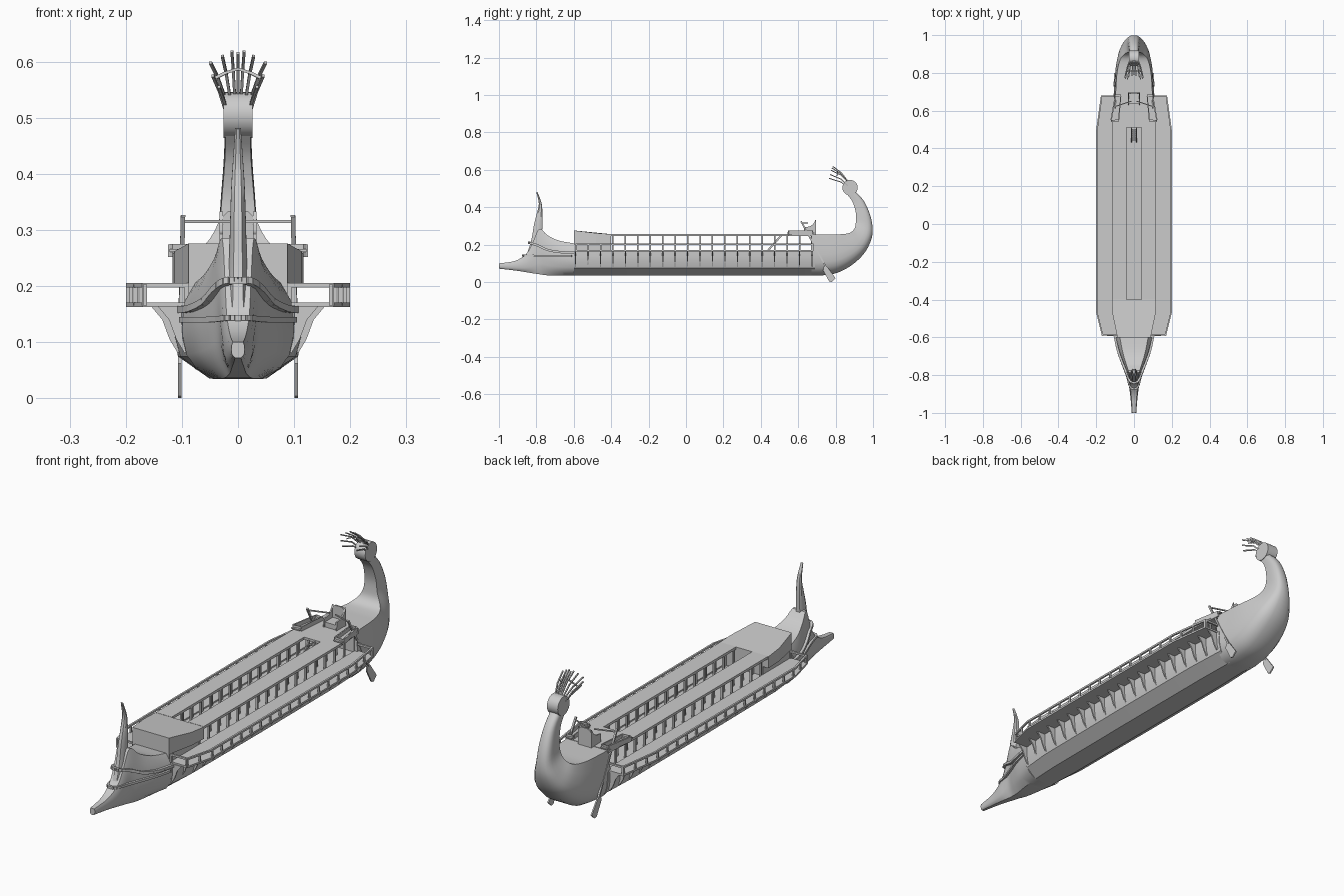
import bpy, bmesh, math
from mathutils import Vector

if "Cube" in bpy.data.objects:
    bpy.data.objects.remove(bpy.data.objects["Cube"])


def finish(name, bm, mirror=False, smooth=None):
    bmesh.ops.recalc_face_normals(bm, faces=bm.faces)
    me = bpy.data.meshes.new(name)
    bm.to_mesh(me)
    bm.free()
    ob = bpy.data.objects.new(name, me)
    bpy.context.collection.objects.link(ob)
    if mirror:
        ob.modifiers.new("mirror", 'MIRROR')
    if smooth:
        bpy.ops.object.select_all(action='DESELECT')
        ob.select_set(True)
        bpy.context.view_layer.objects.active = ob
        bpy.ops.object.shade_smooth_by_angle(angle=math.radians(smooth))
    return ob


def skin(bm, rings):
    vs = [[bm.verts.new(p) for p in r] for r in rings]
    n = len(vs[0])
    for a, b in zip(vs, vs[1:]):
        for i in range(n):
            bm.faces.new((a[i], a[(i + 1) % n], b[(i + 1) % n], b[i]))
    bm.faces.new(vs[0])
    bm.faces.new(vs[-1])


def box(bm, x0, x1, y0, y1, z0, z1):
    skin(bm, [[(x0, y0, z), (x1, y0, z), (x1, y1, z), (x0, y1, z)] for z in (z0, z1)])


def bar(bm, a, b, w, h=None):
    """Square bar from a to b: w across x, h across the other direction."""
    a, b, h = Vector(a), Vector(b), h or w
    d = (b - a).normalized()
    s = Vector((0, 0, 1)) if abs(d.x) > .9 else Vector((1, 0, 0))
    s = (s - d * s.dot(d)).normalized() * w / 2
    t = d.cross(s).normalized() * h / 2
    skin(bm, [[p + s + t, p + s - t, p - s - t, p - s + t] for p in (a, b)])


def path(bm, pts, w, h=None):
    for a, b in zip(pts, pts[1:]):
        bar(bm, a, b, w, h)


def plate(bm, pts, z0, z1):
    skin(bm, [[(x, y, z) for x, y in pts] for z in (z0, z1)])


def smooth_rows(rows, n):
    """Catmull-Rom interpolation of stations."""
    out = []
    R = [rows[0]] + rows + [rows[-1]]
    for i in range(1, len(R) - 2):
        for k in range(n):
            t = k / n
            out.append([.5 * (2 * b + (c - a) * t + (2 * a - 5 * b + 4 * c - d) * t * t
                              + (3 * b - a - 3 * c + d) * t ** 3)
                        for a, b, c, d in zip(*R[i - 1:i + 3])])
    return out + [list(rows[-1])]


def loft(name, rows, prof, n=4, angle=35):
    """rows: outer y,z, inner y,z, half width; prof: (width, height) fractions."""
    bm = bmesh.new()
    rings = []
    for oy, oz, iy, iz, w in smooth_rows(rows, n):
        right = [(u * w, oy + (iy - oy) * v, oz + (iz - oz) * v) for u, v in prof]
        rings.append(right + [(-x, y, z) for x, y, z in reversed(right)])
    skin(bm, rings)
    return finish(name, bm, smooth=angle)


# Hull in three lofts: middle, bow with ram, stern sweeping up into a neck
loft("hull_middle", [(-.6, .035, -.6, .165, .1), (-.47, .035, -.47, .165, .114), (0, .035, 0, .165, .118),
                     (.5, .035, .5, .165, .117), (.69, .035, .69, .165, .108)],
     [(.43, 0), (.9, .3), (.98, .55), (1, .8), (1, 1)], 1)
loft("bow_and_ram", [(-.6, .035, -.6, .207, .1), (-.68, .035, -.68, .222, .079), (-.74, .036, -.74, .25, .056),
                     (-.785, .042, -.785, .285, .038), (-.82, .047, -.82, .21, .031), (-.855, .053, -.855, .15, .027),
                     (-.915, .062, -.915, .113, .019), (-1, .072, -1, .1, .012)],
     [(.43, 0), (.75, .11), (.92, .25), (1, .5), (.95, .8), (.75, 1)])
loft("stern", [(.67, .035, .67, .255, .107), (.73, .036, .72, .255, .104), (.81, .05, .78, .255, .1),
               (.885, .09, .83, .256, .092), (.95, .15, .875, .263, .077), (.988, .22, .9, .285, .054),
               (.998, .285, .908, .32, .036), (.984, .36, .908, .37, .03), (.95, .435, .89, .43, .025),
               (.9, .49, .86, .47, .024)],
     [(.43, 0), (.72, .08), (.9, .19), (.97, .32), (1, .5), (.97, .75), (.92, 1)])
loft("stem_post", [(-.85, .15, -.78, .15, .02), (-.826, .23, -.77, .25, .016), (-.812, .31, -.768, .32, .014),
                   (-.797, .37, -.768, .38, .012), (-.787, .42, -.773, .425, .009), (-.8, .48, -.794, .482, .005)],
     [(.5, 0), (1, .3), (1, .8), (.6, 1)])

# Bands around the bow
bm = bmesh.new()
up = [(.102, -.59, .158), (.085, -.67, .16), (.06, -.74, .172), (.04, -.79, .195), (.022, -.833, .208), (0, -.84, .21)]
low = [(.1, -.61, .14), (.082, -.68, .14), (.059, -.745, .14), (.036, -.81, .141), (.02, -.865, .143), (0, -.872, .143)]
path(bm, smooth_rows(up, 3), .012)
path(bm, smooth_rows(low, 3), .01)
finish("bow_bands", bm, True)

# Raised fore block with wedge plan
bm = bmesh.new()
plate(bm, [(-.088, -.6), (.088, -.6), (.09, -.4), (-.09, -.4)], .16, .206)
rim = [(.088, -.6, .276), (.113, -.48, .262), (.117, -.4, .256)]
right = [(x, y) for x, y, z in rim]
out = rim + [(-x, y, z) for x, y, z in reversed(rim)]
skin(bm, [[(x, y, .205) for x, y, z in out], out])
finish("fore_block", bm)

# Upper deck around the long central slot
bm = bmesh.new()
box(bm, .039, .115, -.4, .51, .246, .257)
plate(bm, [(0, .51), (.115, .51), (.115, .55), (.104, .68), (0, .68)], .246, .257)
finish("upper_deck", bm, True)


def edge(y):
    """Outer edge of the outrigger at y."""
    if y < -.47:
        return .2 - .03 * (-.47 - y) / .12
    return .2 - .025 * max(0, y - .5) / .18


# Outrigger floor, rails and end frames
bm = bmesh.new()
plate(bm, [(.09, -.59), (.17, -.59), (.2, -.47), (.2, .5), (.175, .68), (.09, .68)], .163, .171)
finish("outrigger_floor", bm, True)
bm = bmesh.new()
ys = [-.59 + .0665 * i for i in range(20)]
path(bm, [(edge(y) - .004, y, .201) for y in (-.59, -.47, .5, .68)], .008)
for y in (-.587, .677):
    bar(bm, (.088, y, .201), (edge(y), y, .201), .008)
    for x in (.091, edge(y) - .004):
        bar(bm, (x, y, .165), (x, y, .204), .008)
for y in ys:
    bar(bm, (edge(y) - .004, y, .165), (edge(y) - .004, y, .203), .007, .008)
finish("outrigger_rail", bm, True)

# Pillars carrying the deck, beside the slot and at the sides
bm = bmesh.new()
for y in ys[3:]:
    for x in (.046, .086):
        bar(bm, (x, y, .16), (x, y, .25), .008)
finish("deck_pillars", bm, True)

# Curved knees under the outrigger
bm = bmesh.new()
for y in ys:
    s = -.012 if y < -.5 else 0
    knee = [(.107, .08), (.122, .105), (.135, .14), (.155, .164), (.1, .164), (.1, .09)]
    skin(bm, [[(x + s, y + k, z) for x, z in knee] for k in (-.003, .003)])
finish("outrigger_knees", bm, True)

# Ladder down through the slot
bm = bmesh.new()
for x in (-.014, .014):
    bar(bm, (x, .435, .165), (x, .51, .25), .005, .01)
for i in range(1, 7):
    y, z = .435 + .075 * i / 7, .165 + .085 * i / 7
    box(bm, -.014, .014, y - .004, y + .004, z - .002, z + .002)
finish("ladder", bm)

# Open trays beside the steering oars
bm = bmesh.new()
tray = [(.082, .55), (.122, .55), (.1, .675), (.07, .675)]
plate(bm, tray, .252, .258)
path(bm, [(x, y, .263) for x, y in tray + tray[:1]], .005, .022)
for (xa, ya), (xb, yb) in zip(tray, tray[1:] + tray[:1]):
    skin(bm, [[(xa, ya, z), (xb, yb, z), (xb * .96, yb - .004, z), (xa * .96, ya + .004, z)] for z in (.252, .275)])
finish("oar_trays", bm, True)

# Steering oars with blades and tillers
bm = bmesh.new()
bar(bm, (.098, .615, .325), (.104, .75, .078), .008)
blade = [(.736, .082), (.755, .082), (.8, .02), (.778, 0), (.765, .004), (.733, .062)]
skin(bm, [[(x, y, z) for y, z in blade] for x in (.101, .107)])
bar(bm, (.1, .622, .315), (.014, .65, .315), .005)
finish("steering_oars", bm, True)

# Helmsman's chair
bm = bmesh.new()
side = [(.63, .255), (.695, .255), (.695, .333), (.68, .31), (.662, .297), (.632, .293)]
for x in (-.033, .027):
    skin(bm, [[(k, y, z) for y, z in side] for k in (x, x + .006)])
box(bm, -.028, .028, .635, .69, .255, .278)
back = [(-.033, .255), (.033, .255), (.033, .318), (.018, .333), (-.018, .333), (-.033, .318)]
skin(bm, [[(x, y, z) for x, z in back] for y in (.689, .696)])
finish("chair", bm)

# Round drum on the stern neck
bm = bmesh.new()
skin(bm, [[(x, .877 + .041 * math.cos(a), .505 + .041 * math.sin(a))
           for a in [i * math.tau / 24 for i in range(24)]] for x in (-.026, .026)])
finish("stern_drum", bm, smooth=30)

# Fan of prongs above the drum, tied by a cross bar
bm = bmesh.new()
for x0, z0, x1, y1, z1 in [(.006, .54, .011, .785, .618), (.014, .535, .028, .78, .61), (.023, .535, .049, .775, .598),
                           (.023, .515, .045, .77, .575), (.018, .505, .034, .765, .555)]:
    path(bm, [(x0, .865, z0), ((x0 + x1) / 2, .83, z0 * .42 + z1 * .58), (x1, y1, z1)], .005)
path(bm, [(0, .81, .587), (.022, .81, .58), (.042, .808, .57)], .005)
finish("stern_fan", bm, True)
bm = bmesh.new()
path(bm, [(0, .865, .54), (0, .83, .585), (0, .79, .615)], .005)
finish("stern_fan_centre", bm)
